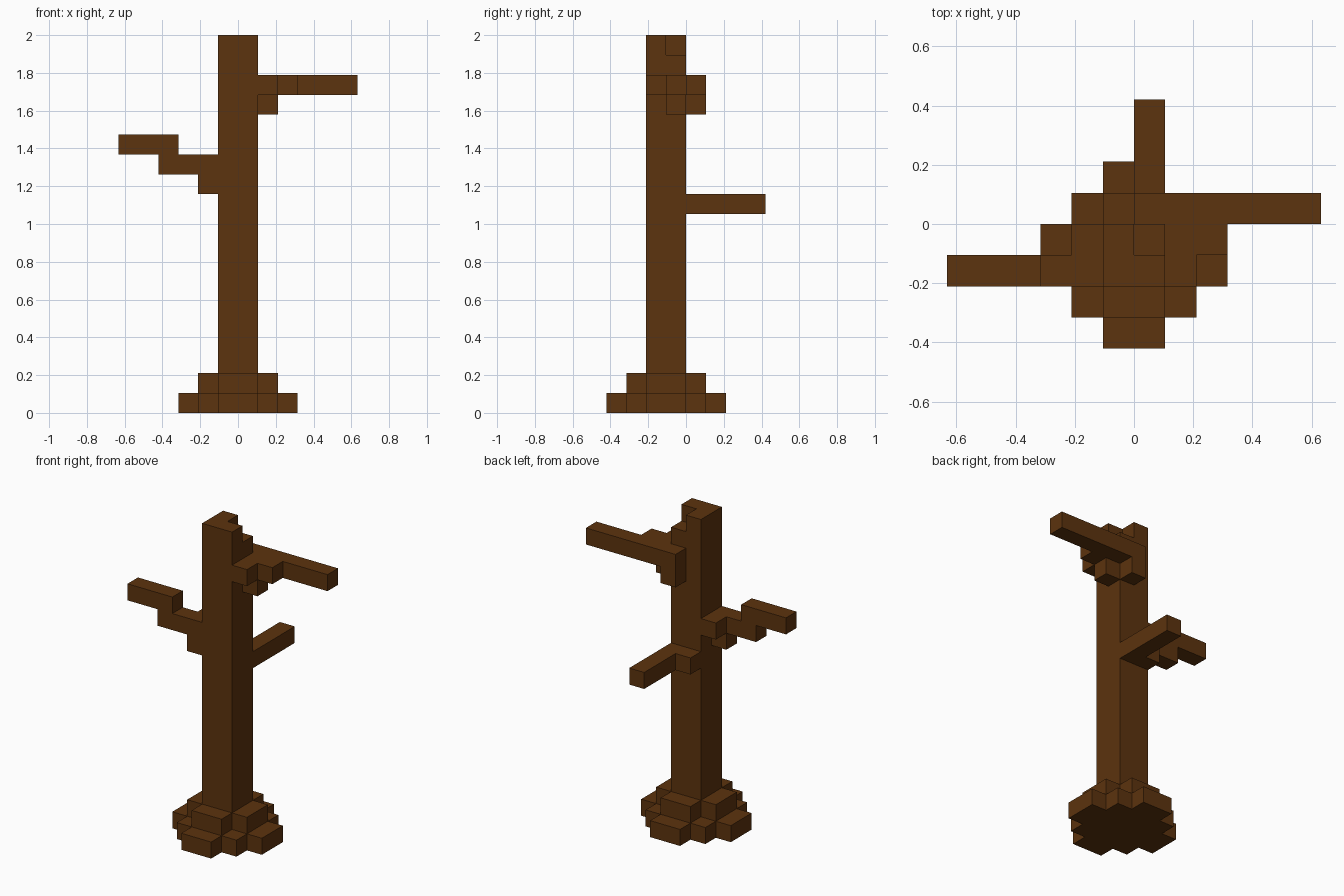
import bpy, bmesh, math
from mathutils import Vector

cube = bpy.data.objects.get("Cube")
if cube:
    bpy.data.objects.remove(cube, do_unlink=True)

U = 2 / 19  # edge length of one block

bark = bpy.data.materials.new("brown bark")
bark.use_nodes = True
BROWN = (0.107, 0.033, 0.0044, 1)
bark.diffuse_color = BROWN
bsdf = bark.node_tree.nodes["Principled BSDF"]
bsdf.inputs["Base Color"].default_value = BROWN
bsdf.inputs["Roughness"].default_value = 0.9


def cells(lo, hi):
    """All block cells between two grid corners."""
    return {(x, y, z) for x in range(lo[0], hi[0])
            for y in range(lo[1], hi[1]) for z in range(lo[2], hi[2])}


def block_part(name, boxes, cut=()):
    """Build one closed blocky solid: only outer faces, flat areas merged."""
    solid = set().union(*(cells(*b) for b in boxes))
    for b in cut:
        solid -= cells(*b)
    bm = bmesh.new()
    for c in sorted(solid):
        for axis in range(3):
            for side in (-1, 1):
                n = Vector((0, 0, 0))
                n[axis] = side
                if tuple(int(a + b) for a, b in zip(c, n)) in solid:
                    continue
                u, v = Vector((0, 0, 0)), Vector((0, 0, 0))
                u[(axis + 1) % 3] = 0.5
                v[(axis + 2) % 3] = 0.5 * side
                mid = Vector(c) + Vector((0.5, 0.5, 0.5)) + n * 0.5
                bm.faces.new([bm.verts.new((mid + a * u + b * v) * U)
                              for a, b in ((-1, -1), (1, -1), (1, 1), (-1, 1))])
    bmesh.ops.remove_doubles(bm, verts=bm.verts[:], dist=0.001)
    bmesh.ops.dissolve_limit(bm, angle_limit=math.radians(1),
                             verts=bm.verts[:], edges=bm.edges[:])
    me = bpy.data.meshes.new(name)
    bm.to_mesh(me)
    bm.free()
    me.materials.append(bark)
    ob = bpy.data.objects.new(name, me)
    bpy.context.collection.objects.link(ob)
    return ob


# Stepped roots: a wide rounded layer with a smaller cross on top
block_part("roots", [
    ((-1, -4, 0), (1, 2, 1)),
    ((-2, -3, 0), (2, 1, 1)),
    ((-3, -2, 0), (3, 0, 1)),
    ((-1, -3, 1), (1, 1, 2)),
    ((-2, -2, 1), (2, 0, 2)),
])

# Trunk with one block broken off at the top
block_part("trunk", [((-1, -2, 2), (1, 0, 19))],
           cut=[((0, -1, 18), (1, 0, 19))])

# Upper branch on the left side, hugging the trunk's back corner
block_part("left_branch", [
    ((0, 0, 16), (6, 1, 17)),
    ((1, -1, 16), (3, 0, 17)),
    ((1, -2, 16), (2, -1, 17)),
    ((1, -1, 15), (2, 0, 16)),
    ((0, 0, 15), (1, 1, 16)),
])

# Middle branch on the right side, climbing in steps
block_part("right_branch", [
    ((-2, -2, 11), (-1, -1, 12)),
    ((-4, -2, 12), (-1, -1, 13)),
    ((-2, -1, 12), (-1, 0, 13)),
    ((-6, -2, 13), (-3, -1, 14)),
])

# Low branch at the back
block_part("back_branch", [
    ((0, 0, 10), (1, 4, 11)),
    ((-1, 0, 10), (0, 1, 11)),
])
